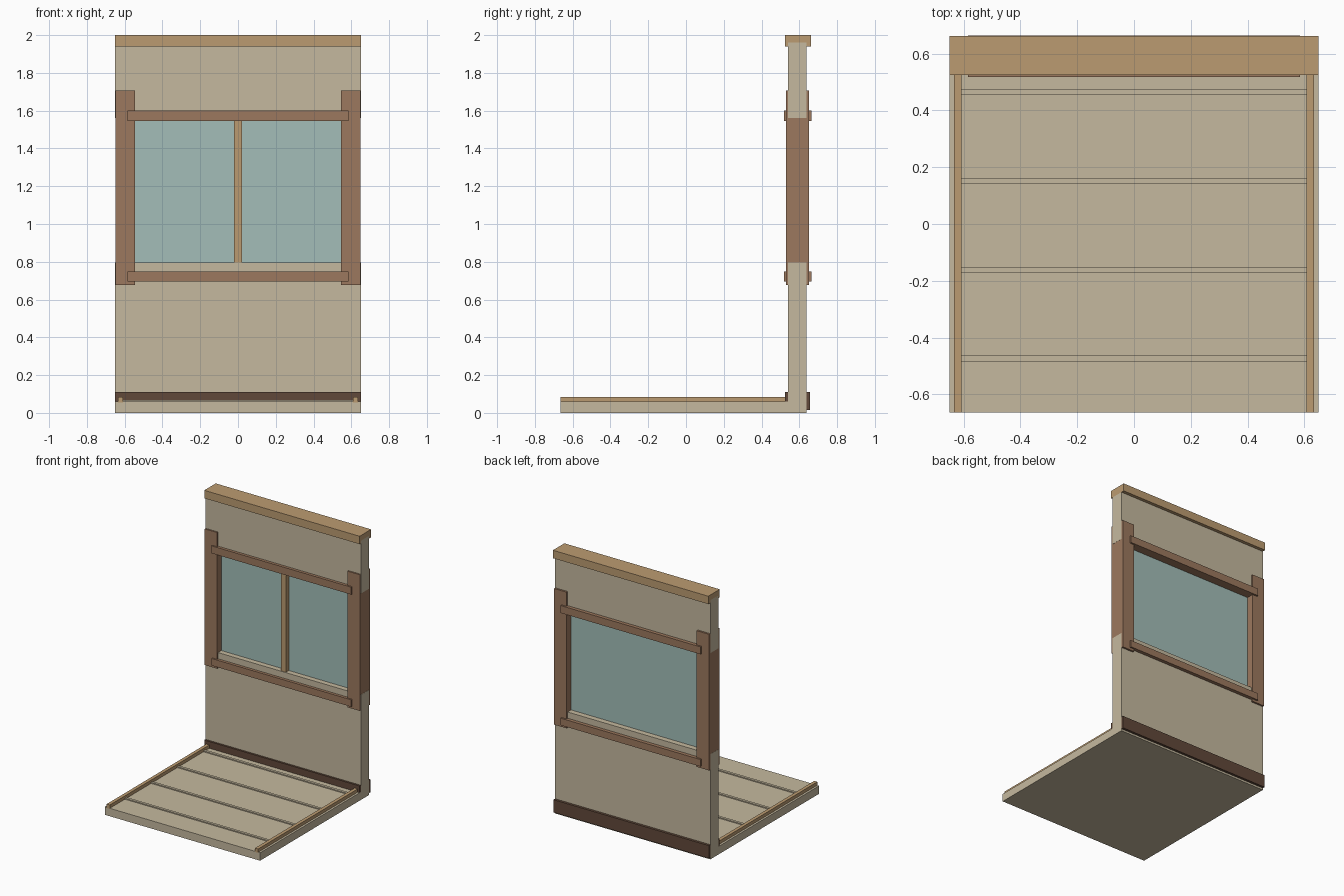
import bpy

cube = bpy.data.objects.get("Cube")
if cube:
    bpy.data.objects.remove(cube, do_unlink=True)


def material(name, color):
    m = bpy.data.materials.new(name)
    m.use_nodes = True
    m.diffuse_color = (*color, 1)
    m.node_tree.nodes["Principled BSDF"].inputs["Base Color"].default_value = (*color, 1)
    return m


plaster = material("beige plaster", (0.56, 0.485, 0.345))
tan = material("tan wood", (0.50, 0.33, 0.165))
brown = material("brown wood", (0.335, 0.19, 0.112))
dark = material("dark wood", (0.12, 0.066, 0.042))
glass = material("pale teal glass", (0.366, 0.515, 0.479))


def box(name, mat, x, y, z):
    """Box spanning the given (low, high) range on each axis."""
    spans = (x, y, z)
    bpy.ops.mesh.primitive_cube_add(size=1, location=[(a + b) / 2 for a, b in spans])
    ob = bpy.context.object
    ob.name = name
    ob.scale = [b - a for a, b in spans]
    bpy.ops.object.transform_apply(location=False, rotation=False, scale=True)
    ob.data.materials.append(mat)
    return ob


full = (-0.65, 0.65)
wall_y = (0.54, 0.637)

# Floor slab with raised cross slats
box("floor_slab", plaster, full, (-0.664, 0.54), (0, 0.06))
for i in range(4):
    y = -0.474 + i * 0.313
    box(f"floor_slat_{i + 1}", plaster, (-0.61, 0.61), (y - 0.01, y + 0.01), (0.055, 0.068))

# Wall below and above the window, with its cap beam
box("lower_wall", plaster, full, wall_y, (0, 0.795))
box("upper_wall", plaster, full, wall_y, (1.56, 1.96))
box("cap_beam", tan, full, (0.525, 0.662), (1.94, 2.0))

# Skirting boards on both faces of the wall
box("front_skirting", dark, full, (0.525, 0.541), (0.06, 0.111))
box("back_skirting", dark, full, (0.636, 0.656), (0.015, 0.111))

# Window posts and floor edge strips, one per side
for side, s in (("left", 1), ("right", -1)):
    box(f"{side}_window_post", brown, sorted((s * 0.545, s * 0.649)), (0.529, 0.651), (0.677, 1.707))
    box(f"{side}_floor_strip", tan, sorted((s * 0.608, s * 0.634)), (-0.664, 0.53), (0.055, 0.085))

# Window rails, pane and mullion
rail_y = (0.518, 0.664)
box("top_window_rail", brown, (-0.585, 0.585), rail_y, (1.544, 1.6))
box("bottom_window_rail", brown, (-0.585, 0.585), rail_y, (0.695, 0.748))
box("window_pane", glass, (-0.55, 0.55), (0.58, 0.595), (0.79, 1.565))
box("window_mullion", tan, (-0.02, 0.02), (0.545, 0.582), (0.79, 1.565))
